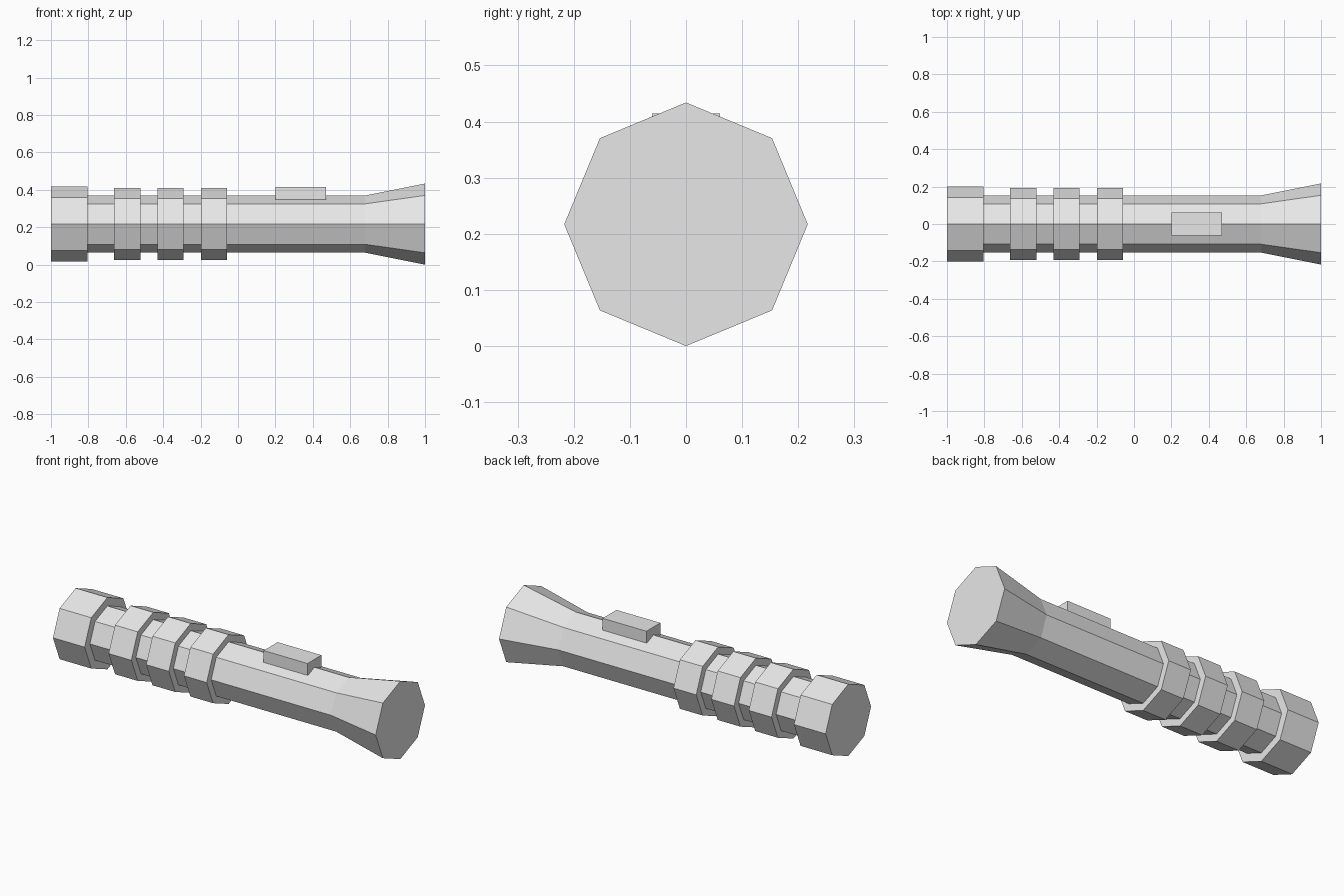
import bpy, bmesh, math

cube = bpy.data.objects.get("Cube")
if cube:
    bpy.data.objects.remove(cube, do_unlink=True)

SIDES = 8
AXIS_Z = 0.217

metal = bpy.data.materials.new("light grey metal")
metal.use_nodes = True
grey = (0.8, 0.8, 0.8, 1)
metal.diffuse_color = grey
metal.node_tree.nodes["Principled BSDF"].inputs["Base Color"].default_value = grey


def finish(name, bm):
    bmesh.ops.recalc_face_normals(bm, faces=bm.faces)
    mesh = bpy.data.meshes.new(name)
    bm.to_mesh(mesh)
    bm.free()
    mesh.materials.append(metal)
    obj = bpy.data.objects.new(name, mesh)
    bpy.context.collection.objects.link(obj)
    return obj


def turned(name, profile):
    """Flat-sided solid along x from (x, radius) stations, capped at both ends."""
    bm = bmesh.new()
    rings = []
    for x, r in profile:
        angles = [math.tau * i / SIDES for i in range(SIDES)]
        rings.append([bm.verts.new((x, r * math.sin(a), AXIS_Z + r * math.cos(a)))
                      for a in angles])
    for a, b in zip(rings, rings[1:]):
        for i in range(SIDES):
            j = (i + 1) % SIDES
            bm.faces.new((a[i], a[j], b[j], b[i]))
    bm.faces.new(rings[0])
    bm.faces.new(rings[-1])
    return finish(name, bm)


# Handle body with flared end
turned("handle_body", [(-0.81, 0.153), (0.68, 0.153), (1.0, 0.217)])

# End cap
turned("pommel", [(-1.0, 0.2), (-0.805, 0.2)])

# Grip rings
for n, x in enumerate((-0.662, -0.431, -0.198)):
    turned(f"grip_ring_{n + 1}", [(x, 0.193), (x + 0.14, 0.193)])

# Switch block on top
bm = bmesh.new()
bmesh.ops.create_cube(bm, size=1)
bmesh.ops.scale(bm, vec=(0.27, 0.122, 0.066), verts=bm.verts)
bmesh.ops.translate(bm, vec=(0.336, 0, 0.381), verts=bm.verts)
finish("switch", bm)
